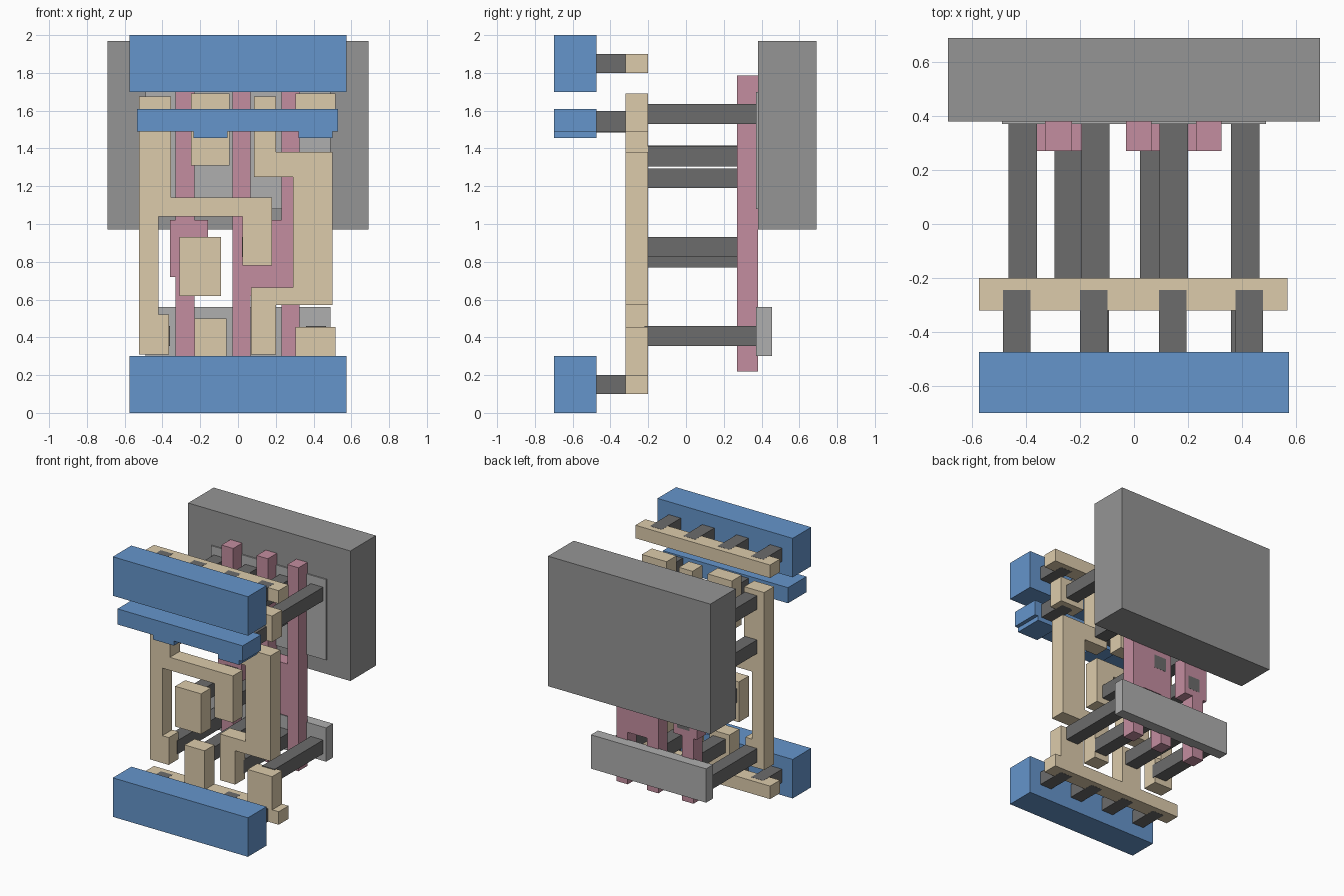
import bpy, bmesh


def material(name, rgb):
    m = bpy.data.materials.new(name)
    m.diffuse_color = (*rgb, 1)
    return m


BLUE = material("blue", (0.13, 0.30, 0.60))
TAN = material("tan", (0.72, 0.60, 0.41))
PINK = material("pink", (0.55, 0.27, 0.35))
DARK = material("dark_grey", (0.15, 0.15, 0.15))
MID = material("mid_grey", (0.30, 0.30, 0.30))
LIGHT = material("light_grey", (0.43, 0.43, 0.43))


def plate(name, outline, y0, y1, mat):
    """Extrude an x-z outline from y0 to y1."""
    bm = bmesh.new()
    face = bm.faces.new([bm.verts.new((x, y0, z)) for x, z in outline])
    ext = bmesh.ops.extrude_face_region(bm, geom=[face])["geom"]
    moved = [v for v in ext if isinstance(v, bmesh.types.BMVert)]
    bmesh.ops.translate(bm, verts=moved, vec=(0, y1 - y0, 0))
    bmesh.ops.recalc_face_normals(bm, faces=bm.faces)
    mesh = bpy.data.meshes.new(name)
    bm.to_mesh(mesh)
    bm.free()
    mesh.materials.append(mat)
    ob = bpy.data.objects.new(name, mesh)
    bpy.context.collection.objects.link(ob)
    return ob


def rect(x0, x1, z0, z1):
    return [(x0, z0), (x1, z0), (x1, z1), (x0, z1)]


# Back slab and the two diffusion strips
plate("well_slab", rect(-0.69, 0.69, 0.97, 1.97), 0.38, 0.69, MID)
plate("upper_diffusion", rect(-0.49, 0.49, 1.08, 1.70), 0.37, 0.455, LIGHT)
plate("lower_diffusion", rect(-0.49, 0.49, 0.30, 0.56), 0.37, 0.455, LIGHT)

# Pink gates: one strip with a pad, and a pair of strips joined by a pad
GATE = (0.27, 0.38)
plate("left_gate", [(-0.33, 0.22), (-0.23, 0.22), (-0.23, 0.72), (-0.16, 0.72),
                    (-0.16, 1.02), (-0.23, 1.02), (-0.23, 1.785), (-0.33, 1.785),
                    (-0.33, 1.02), (-0.36, 1.02), (-0.36, 0.72), (-0.33, 0.72)],
      *GATE, PINK)
plate("joined_gates", [(-0.03, 0.22), (0.065, 0.22), (0.065, 0.62), (0.23, 0.62),
                       (0.23, 0.22), (0.325, 0.22), (0.325, 1.785), (0.23, 1.785),
                       (0.23, 1.02), (0.065, 1.02), (0.065, 1.785), (-0.03, 1.785)],
      *GATE, PINK)

# Tan local wiring
WIRE = (-0.32, -0.20)
plate("upper_wire_rail", rect(-0.575, 0.57, 1.80, 1.90), *WIRE, TAN)
plate("lower_wire_rail", [(-0.575, 0.10), (0.57, 0.10), (0.57, 0.20), (0.515, 0.20),
                          (0.515, 0.455), (0.305, 0.455), (0.305, 0.20),
                          (-0.06, 0.20), (-0.06, 0.50), (-0.23, 0.50),
                          (-0.23, 0.20), (-0.575, 0.20)], *WIRE, TAN)
plate("left_wire", [(-0.525, 0.31), (-0.365, 0.31), (-0.365, 0.52), (-0.42, 0.52),
                    (-0.42, 1.04), (0.025, 1.04), (0.025, 0.78), (0.18, 0.78),
                    (0.18, 1.14), (-0.355, 1.14), (-0.355, 1.675), (-0.525, 1.675)],
      *WIRE, TAN)
plate("right_wire", [(0.07, 0.31), (0.20, 0.31), (0.20, 0.57), (0.50, 0.57),
                     (0.50, 1.38), (0.20, 1.38), (0.20, 1.675), (0.085, 1.675),
                     (0.085, 1.25), (0.29, 1.25), (0.29, 0.665), (0.07, 0.665)],
      *WIRE, TAN)
plate("upper_middle_wire", rect(-0.25, -0.045, 1.31, 1.69), *WIRE, TAN)
plate("upper_right_wire", rect(0.305, 0.515, 1.49, 1.69), *WIRE, TAN)
plate("input_wire", rect(-0.31, -0.09, 0.62, 0.93), *WIRE, TAN)

# Blue front bars
BAR = (-0.70, -0.475)
plate("lower_bar", rect(-0.575, 0.575, 0, 0.30), *BAR, BLUE)
plate("upper_bar", rect(-0.575, 0.575, 1.70, 2.0), *BAR, BLUE)
plate("middle_bar", [(-0.535, 1.49), (-0.235, 1.49), (-0.235, 1.455), (-0.055, 1.455),
                     (-0.055, 1.49), (0.32, 1.49), (0.32, 1.455), (0.50, 1.455),
                     (0.50, 1.49), (0.53, 1.49), (0.53, 1.61), (-0.535, 1.61)],
      *BAR, BLUE)


# Dark square posts, given by lower-left corner
def posts(name, corners, y0, y1, s=0.105):
    for x, z in corners:
        plate(name, rect(x, x + s, z, z + s), y0, y1, DARK)


columns = (-0.465, -0.195, 0.095, 0.36)
posts("upper_contact", [(x, 1.53) for x in columns], -0.22, 0.375)
posts("lower_contact", [(x, 0.355) for x in columns], -0.22, 0.375)
posts("inner_contact", [(-0.465, 1.19), (-0.195, 1.311), (0.095, 1.305)], -0.22, 0.375)
posts("gate_contact", [(-0.295, 0.77), (0.022, 0.825)], -0.22, 0.381)
rail_columns = (-0.485, -0.20, 0.092, 0.377)
posts("upper_via", [(x, 1.799) for x in rail_columns], -0.48, -0.245, 0.102)
posts("lower_via", [(x, 0.099) for x in rail_columns], -0.48, -0.245, 0.102)
posts("middle_via", [(-0.20, 1.485), (0.36, 1.49)], -0.48, -0.245, 0.108)
